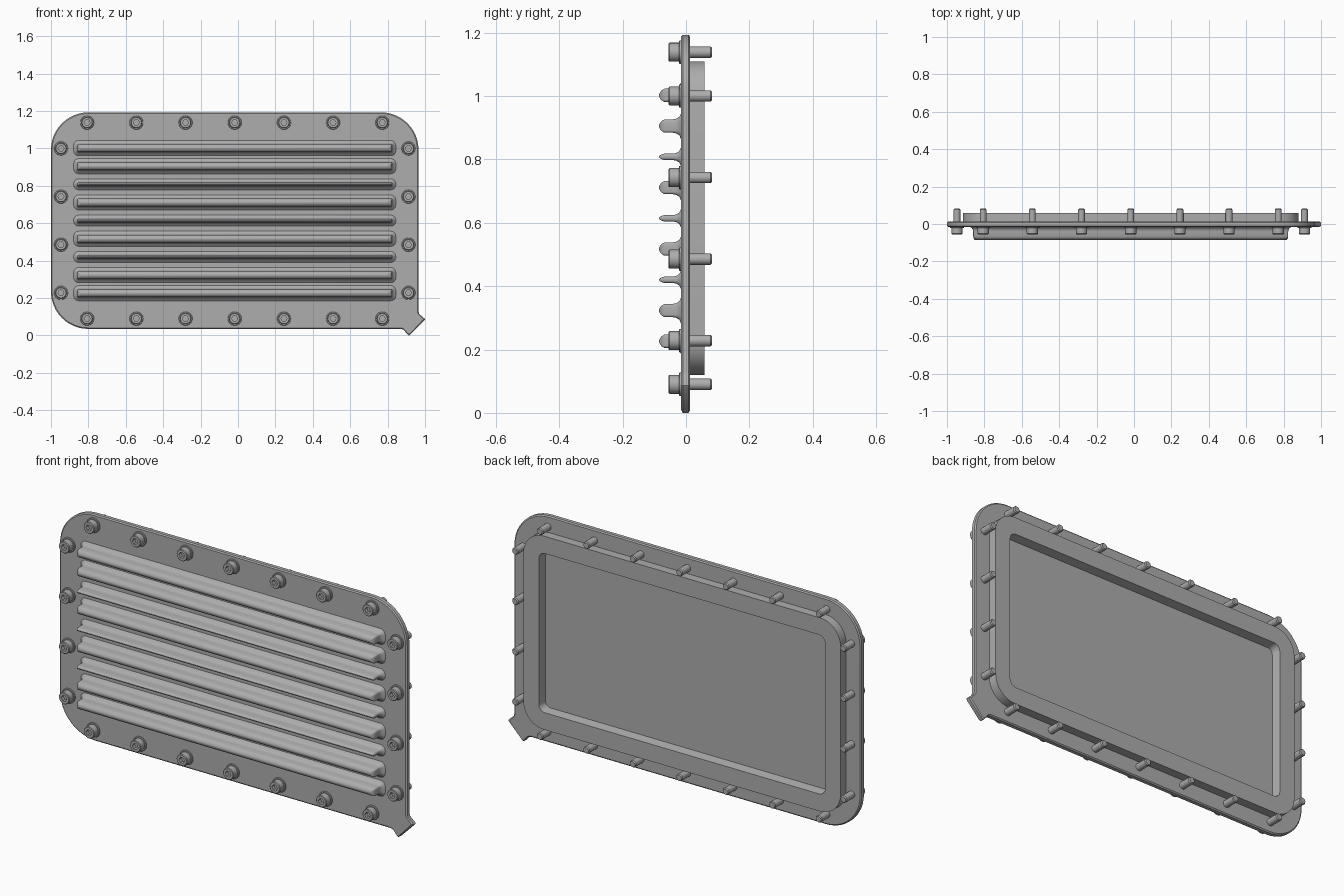
import bpy, bmesh, math

if "Cube" in bpy.data.objects:
    bpy.data.objects.remove(bpy.data.objects["Cube"], do_unlink=True)

steel = bpy.data.materials.new("grey steel")
steel.use_nodes = True
GREY = (0.42, 0.42, 0.42, 1)
steel.diffuse_color = GREY
steel.node_tree.nodes["Principled BSDF"].inputs["Base Color"].default_value = GREY

CX, CZ = -0.0175, 0.614      # centre of the panel


def box(hw, hh, r, seg=10, cx=0.0, cz=0.0):
    """Rounded rectangle outline in the xz plane."""
    pts = []
    for k, (sx, sz) in enumerate([(1, 1), (-1, 1), (-1, -1), (1, -1)]):
        for i in range(seg + 1):
            a = math.pi / 2 * (k + i / seg)
            pts.append((cx + sx * (hw - r) + r * math.cos(a),
                        cz + sz * (hh - r) + r * math.sin(a)))
    return pts


def ring(r, sides=24):
    return [(r * math.cos(2 * math.pi * i / sides), r * math.sin(2 * math.pi * i / sides))
            for i in range(sides)]


def hexagon(r, sides=24):
    """Hexagon sampled with as many points as a ring."""
    pts = []
    for i in range(sides):
        a = 2 * math.pi * i / sides
        d = r * math.cos(math.pi / 6) / math.cos(a % (math.pi / 3) - math.pi / 6)
        pts.append((d * math.cos(a), d * math.sin(a)))
    return pts


def loft(name, layers, caps=True):
    """Skin a stack of (outline, y) layers into a mesh."""
    bm = bmesh.new()
    loops = [[bm.verts.new((x, y, z)) for x, z in outline] for outline, y in layers]
    for a, b in zip(loops, loops[1:]):
        for i in range(len(a)):
            j = (i + 1) % len(a)
            bm.faces.new((a[i], a[j], b[j], b[i]))
    if caps:
        bm.faces.new(loops[0])
        bm.faces.new(loops[-1])
    bmesh.ops.recalc_face_normals(bm, faces=bm.faces)
    me = bpy.data.meshes.new(name)
    bm.to_mesh(me)
    bm.free()
    me.materials.append(steel)
    return me


def place(name, me, x=0.0, z=0.0):
    ob = bpy.data.objects.new(name, me)
    ob.location = (x, 0, z)
    bpy.context.collection.objects.link(ob)
    return ob


# Panel: three rounded corners and a slanted tab at the lower left
def panel_outline(inset):
    pts = box(0.9825 - inset, 0.579 - inset, 0.2 - inset, 12, CX, CZ)[:39]
    k = inset * 0.7
    return pts + [(0.87, 0.035 + inset), (0.885, 0.031 + inset), (0.908, 0.004 + inset),
                  (0.914, inset * 1.4), (0.921, 0.004 + inset), (0.996 - inset, 0.08 + k),
                  (1.0 - inset * 1.4, 0.086), (0.996 - inset, 0.092 - k),
                  (0.969 - inset, 0.115), (0.965 - inset, 0.13)]


place("panel", loft("panel", [(panel_outline(i), y) for i, y in
                              [(0.006, -0.015), (0, -0.01), (0, 0.008), (0.006, 0.013)]]))

# Raised frame on the back
frame = [(0.8975, 0.495, 0.115, 0.01), (0.8975, 0.495, 0.115, 0.058),
         (0.81, 0.407, 0.035, 0.058), (0.802, 0.399, 0.027, 0.01)]
place("back_frame", loft("back_frame", [(box(w, h, r), y) for w, h, r, y in frame], False),
      CX, CZ)

# Horizontal ribs with flared feet and rounded crests; every other inner one is thin
for n in range(9):
    z = 1.002 - n * 0.097
    half = 0.010 if n in (2, 4, 6) else 0.021
    profile = [(0.022, -0.012), (0.019, -0.016), (0.008, -0.021), (0.002, -0.031),
               (0, -0.042), (0, -0.068), (-0.25 * half, -0.077),
               (-0.55 * half, -0.082), (-0.85 * half, -0.085)]
    layers = [(box(0.842 + o, half + o, min(half + o, 0.008 + max(o, -0.005)), 4), y)
              for o, y in profile]
    place(f"rib_{n + 1}", loft("rib", layers), CX, z)

# Socket head bolts and washers around the border
bolt = loft("bolt", [(ring(0.014), 0.082), (ring(0.018), 0.077), (ring(0.018), -0.018),
                     (ring(0.03), -0.018), (ring(0.03), -0.052), (ring(0.027), -0.055),
                     (hexagon(0.016), -0.055), (hexagon(0.016), -0.036)])
washer = loft("washer", [(ring(0.037), -0.012), (ring(0.037), -0.02), (ring(0.035), -0.022)])
spots = [(CX + i * 0.263, z) for i in range(-3, 4) for z in (0.09, 1.138)]
spots += [(CX + s * 0.929, 0.228 + j * 0.2573) for j in range(4) for s in (-1, 1)]
for i, (x, z) in enumerate(spots):
    place(f"bolt_{i + 1}", bolt, x, z)
    place(f"washer_{i + 1}", washer, x, z)

# Smooth shading with sharp edges kept
bpy.ops.object.select_all(action='DESELECT')
for ob in bpy.context.collection.objects:
    if ob.type == 'MESH':
        ob.select_set(True)
        bpy.context.view_layer.objects.active = ob
bpy.ops.object.shade_smooth_by_angle(angle=math.radians(35))
